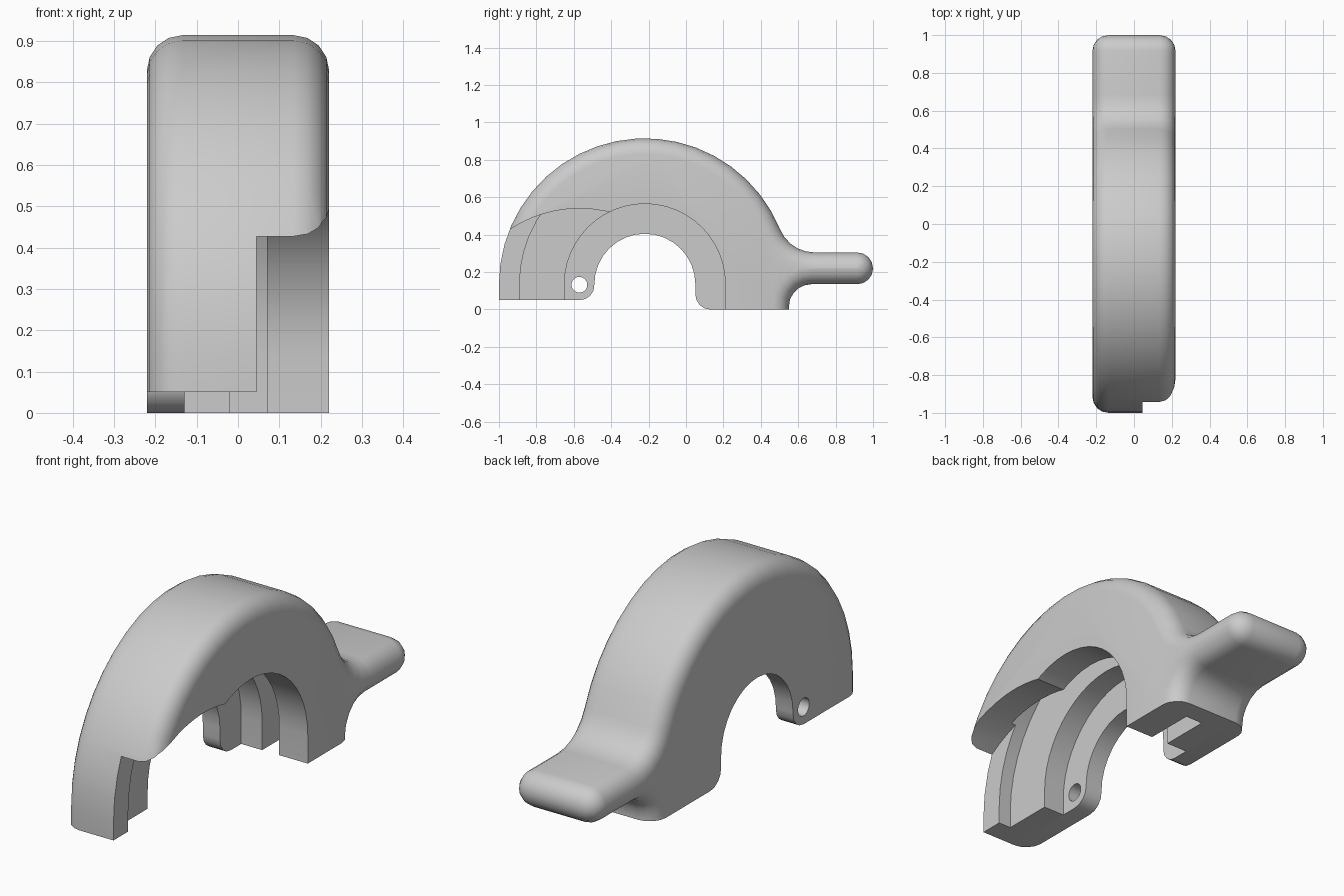
import bpy, bmesh
from math import sin, cos, pi, radians, atan2, sqrt

if "Cube" in bpy.data.objects:
    bpy.data.objects.remove(bpy.data.objects["Cube"], do_unlink=True)

# Main dimensions
HALF_W, ROUND = 0.22, 0.085
CY, CZ = -0.22, 0.135          # centre of the arch
R_OUT, R_SLOT, R_STEP, R_IN = 0.78, 0.67, 0.43, 0.27
PIN_Y, PIN_Z = -0.57, 0.132    # hinge hole
GRIP_Z, GRIP_END = 0.22, 0.915

grey = bpy.data.materials.new("plain_grey")
grey.use_nodes = True
colour = (0.6, 0.6, 0.6, 1)
grey.diffuse_color = colour
grey.node_tree.nodes["Principled BSDF"].inputs["Base Color"].default_value = colour


def arc(cy, cz, r, start, end, n):
    """Points of an arc in the side plane, angles in degrees."""
    steps = [radians(start + (end - start) * i / n) for i in range(n + 1)]
    return [(cy + r * cos(a), cz + r * sin(a)) for a in steps]


def loft(name, layers):
    """Closed solid through (x, outline) layers with equal point counts."""
    bm = bmesh.new()
    rings = [[bm.verts.new((x, y, z)) for y, z in pts] for x, pts in layers]
    for a, b in zip(rings, rings[1:]):
        for i in range(len(a)):
            j = (i + 1) % len(a)
            bm.faces.new((a[i], a[j], b[j], b[i]))
    bm.faces.new(rings[0])
    bm.faces.new(rings[-1])
    bmesh.ops.recalc_face_normals(bm, faces=bm.faces)
    mesh = bpy.data.meshes.new(name)
    bm.to_mesh(mesh)
    bm.free()
    mesh.materials.append(grey)
    obj = bpy.data.objects.new(name, mesh)
    bpy.context.collection.objects.link(obj)
    return obj


def outline(d):
    """Arch and grip side profile, outer edge inset by d."""
    f, g = 0.2, 0.12                       # fillets above and below the grip
    dz = GRIP_Z + ROUND + f - CZ
    dy = sqrt((R_OUT + f) ** 2 - dz ** 2)
    meet = atan2(dz, dy) * 180 / pi
    under = GRIP_Z - ROUND - g
    pts = [(CY - R_OUT + d, 0.05)]
    pts += arc(CY, CZ, R_OUT - d, 180, meet, 20)
    pts += arc(CY + dy, CZ + dz, f + d, 180 + meet, 270, 5)[1:]
    pts += arc(GRIP_END, GRIP_Z, ROUND - d, 90, -90, 8)
    pts += arc(0.55 + g, under, g + d, 90, 180, 5)
    pts += [(0.55 - d, 0)]
    # Inner opening with rounded feet
    pts += arc(CY + R_IN + 0.08, 0.08, 0.08, 270, 180, 4)
    pts += arc(CY, CZ, R_IN, 0, 180, 16)
    pts += arc(PIN_Y, PIN_Z, 0.082, 0, -90, 4)[1:]
    return pts


# Body with rounded outer edges on both sides
side = []
for i in range(5):
    a = pi / 2 * i / 4
    inset = min(ROUND * (1 - sin(a)), ROUND - 0.002)
    side.append((HALF_W - ROUND * (1 - cos(a)), outline(inset)))
body = loft("arched_cover", [(-x, p) for x, p in side] + side[::-1])


def cut(name, x0, x1, pts):
    """Subtract a prism from the body."""
    cutter = loft(name, [(x0, pts), (x1, pts)])
    cutter.hide_render = True
    mod = body.modifiers.new(name, "BOOLEAN")
    mod.operation, mod.solver, mod.object = "DIFFERENCE", "EXACT", cutter
    bpy.context.view_layer.objects.active = body
    bpy.ops.object.modifier_apply(modifier=name)
    bpy.data.objects.remove(cutter, do_unlink=True)


def arch(r):
    return [(CY + r, -0.3)] + arc(CY, CZ, r, 0, 180, 24) + [(CY - r, -0.3)]


# Stepped recess, deep slot, open front flank and hinge hole
cut("step_cutter", -0.13, 0.4, arch(R_STEP))
cut("slot_cutter", -0.02, 0.07, arch(R_SLOT))
cut("flank_cutter", 0.045, 0.4, arc(PIN_Y, -0.13, R_SLOT, 0, 180, 32) + [(-1.24, -0.3), (0.1, -0.3)])
cut("pin_cutter", -0.4, 0.0, arc(PIN_Y, PIN_Z, 0.042, 0, 345, 23))

# Smooth curves, sharp edges
bpy.ops.object.select_all(action="DESELECT")
body.select_set(True)
bpy.context.view_layer.objects.active = body
bpy.ops.object.shade_smooth_by_angle(angle=radians(32))
